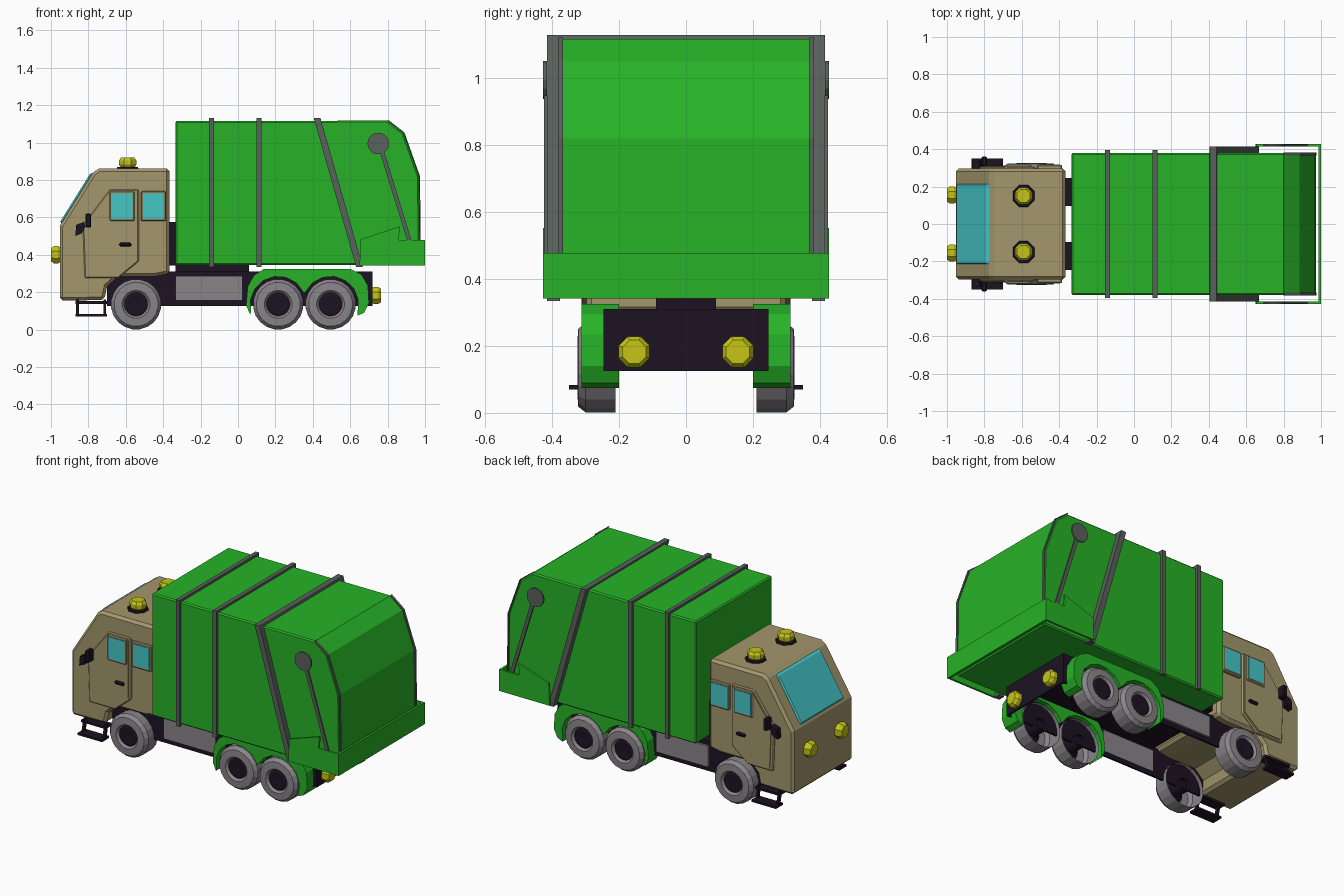
import bpy, bmesh, math
from mathutils import Vector


def mat(name, r, g, b):
    m = bpy.data.materials.new(name)
    m.diffuse_color = (r, g, b, 1)
    return m


GREEN = mat("green", 0.02, 0.45, 0.02)
TAN = mat("tan", 0.37, 0.31, 0.153)
GLASS = mat("glass", 0.06, 0.57, 0.58)
YELLOW = mat("yellow", 0.56, 0.56, 0.008)
BLACK = mat("black", 0.012, 0.006, 0.016)
STRAP = mat("strap_grey", 0.10, 0.12, 0.105)
TYRE = mat("tyre_grey", 0.25, 0.235, 0.25)


def finish(name, bm, m, mirror=False, bevel=0.0):
    bmesh.ops.remove_doubles(bm, verts=bm.verts, dist=1e-5)
    bmesh.ops.recalc_face_normals(bm, faces=bm.faces)
    me = bpy.data.meshes.new(name)
    bm.to_mesh(me)
    bm.free()
    me.materials.append(m)
    o = bpy.data.objects.new(name, me)
    bpy.context.collection.objects.link(o)
    if bevel:
        b = o.modifiers.new("bevel", 'BEVEL')
        b.width, b.segments = bevel, 1
        b.limit_method, b.angle_limit = 'ANGLE', math.radians(50)
    if mirror:
        mm = o.modifiers.new("mirror", 'MIRROR')
        mm.use_axis = (False, True, False)
    return o


def solid(name, pts, offset, m, mirror=False, bevel=0.0):
    """Extrude a planar outline along an offset."""
    bm = bmesh.new()
    a = [bm.verts.new(p) for p in pts]
    b = [bm.verts.new(Vector(p) + Vector(offset)) for p in pts]
    bm.faces.new(a)
    bm.faces.new(b[::-1])
    for i in range(len(a)):
        j = (i + 1) % len(a)
        bm.faces.new((a[i], a[j], b[j], b[i]))
    return finish(name, bm, m, mirror, bevel)


def prism(name, xz, y0, y1, m, mirror=False, bevel=0.0):
    return solid(name, [(x, y0, z) for x, z in xz], (0, y1 - y0, 0), m, mirror, bevel)


def box(name, x0, x1, y0, y1, z0, z1, m, mirror=False, bevel=0.0):
    return prism(name, [(x0, z0), (x1, z0), (x1, z1), (x0, z1)], y0, y1, m, mirror, bevel)


def lathe(name, centre, axis, profile, n, m, mirror=True):
    """Spin (radius, height) points around an axis."""
    w = Vector(axis)
    u = Vector((0, 0, 1)) if abs(w.z) < 0.5 else Vector((1, 0, 0))
    v = w.cross(u)
    bm = bmesh.new()
    rings = []
    for r, h in profile:
        r = max(r, 0.0004)
        rings.append([bm.verts.new(Vector(centre) + w * h + r * (
            u * math.cos(t) + v * math.sin(t)))
            for t in [2 * math.pi * (k + 0.5) / n for k in range(n)]])
    for p, q in zip(rings, rings[1:]):
        for k in range(n):
            j = (k + 1) % n
            bm.faces.new((p[k], p[j], q[j], q[k]))
    return finish(name, bm, m, mirror)


# Cargo body
rear = [(0.80, 1.117), (0.885, 1.05), (0.967, 0.82), (0.972, 0.46)]
prism("cargo_body", [(-0.335, 0.345), (-0.335, 1.115)] + rear + [(0.972, 0.345)],
      -0.38, 0.38, GREEN, bevel=0.008)
# Grey lip following the rear edges of the body
prism("rear_edge_trim", rear + [(0.977, 0.46), (0.973, 0.82), (0.89, 1.054), (0.802, 1.122)],
      0.367, 0.382, STRAP, mirror=True)


# Straps wrapped over the body
def strap(name, xt, xb, width, yo):
    yi, zt, zb = 0.376, 1.13, 0.335
    yz = [(-yo, zb), (-yo, zt), (yo, zt), (yo, zb), (yi, zb), (yi, 1.113), (-yi, 1.113), (-yi, zb)]
    pts = [(xb + (xt - xb) * (z - zb) / (zt - zb), y, z) for y, z in yz]
    solid(name, pts, (width, 0, 0), STRAP)


strap("front_strap", -0.155, -0.155, 0.026, 0.395)
strap("middle_strap", 0.10, 0.10, 0.026, 0.395)
strap("slanted_strap", 0.405, 0.632, 0.036, 0.415)

# Hopper skirt and lifting arms
prism("hopper_side", [(0.65, 0.342), (1.0, 0.342), (1.0, 0.478), (0.86, 0.478), (0.865, 0.552),
                      (0.655, 0.482)], 0.415, 0.428, GREEN, mirror=True)
box("hopper_back", 0.986, 1.0, -0.42, 0.42, 0.342, 0.478, GREEN)
lathe("arm_pivot", (0.75, 0.416, 0.995), (0, 1, 0),
      [(0, 0), (0.058, 0), (0.058, 0.011), (0, 0.011)], 14, STRAP)
prism("arm_rod", [(0.758, 0.95), (0.782, 0.95), (0.928, 0.475), (0.905, 0.475)],
      0.414, 0.425, STRAP, mirror=True)

# Cab with wheel arch
arch = [(-0.365, 0.30), (-0.44, 0.285), (-0.64, 0.285), (-0.70, 0.23), (-0.715, 0.158)]
prism("cab", [(-0.953, 0.155), (-0.953, 0.555), (-0.775, 0.84), (-0.745, 0.86), (-0.365, 0.86)] + arch,
      -0.298, 0.298, TAN, bevel=0.016)
prism("door", [(-0.82, 0.275), (-0.64, 0.275), (-0.53, 0.365), (-0.53, 0.75), (-0.685, 0.75),
               (-0.83, 0.56)], 0.285, 0.308, TAN, mirror=True, bevel=0.006)
prism("door_panel", [(-0.80, 0.29), (-0.645, 0.29), (-0.545, 0.372), (-0.545, 0.737),
                     (-0.68, 0.737), (-0.81, 0.56)], 0.29, 0.313, TAN, mirror=True)
for n, x0, x1, y in (("door", -0.676, -0.564, 0.320), ("rear", -0.508, -0.395, 0.316)):
    box(n + "_window_frame", x0 - 0.01, x1 + 0.01, 0.28, y, 0.58, 0.74, TAN, True, 0.005)
    box(n + "_window", x0, x1, 0.30, y + 0.003, 0.592, 0.728, GLASS, True)
box("door_handle", -0.635, -0.57, 0.30, 0.325, 0.443, 0.465, BLACK, True, 0.008)

# Windscreen on the sloping front
prism("windscreen", [(-0.940, 0.565), (-0.953, 0.573), (-0.788, 0.838), (-0.760, 0.838)],
      -0.215, 0.215, GLASS, bevel=0.008)

# Mirrors
prism("mirror_bracket", [(-0.87, 0.50), (-0.835, 0.515), (-0.815, 0.55), (-0.825, 0.575),
                         (-0.865, 0.56)], 0.29, 0.335, BLACK, mirror=True)
box("mirror", -0.815, -0.785, 0.31, 0.36, 0.545, 0.62, BLACK, True, 0.006)

# Entry steps
box("lower_step", -0.87, -0.70, 0.28, 0.35, 0.07, 0.083, BLACK, True)
box("upper_step", -0.87, -0.70, 0.25, 0.315, 0.138, 0.152, BLACK, True)
for x in (-0.865, -0.72):
    solid("step_post", [(x, 0.30, 0.075), (x, 0.32, 0.075), (x, 0.30, 0.16), (x, 0.28, 0.16)],
          (0.015, 0, 0), BLACK, True)

# Chassis open underneath, with side tanks and blocks behind the cab
for n, x0, x1 in (("front", -0.70, -0.335), ("rear", 0.025, 0.72)):
    box(n + "_chassis_rail", x0, x1, 0.235, 0.247, 0.125, 0.31, BLACK, True)
for n, z0, z1 in (("lower", 0.125, 0.155), ("upper", 0.287, 0.31)):
    box(n + "_chassis_bar", -0.335, 0.025, 0.235, 0.247, z0, z1, BLACK, True)
box("chassis_top", -0.335, 0.72, -0.24, 0.24, 0.298, 0.31, BLACK)
box("chassis_end", 0.71, 0.72, -0.245, 0.245, 0.125, 0.31, BLACK)
box("chassis_spine", -0.335, 0.06, -0.09, 0.09, 0.30, 0.346, BLACK)
box("side_tank", -0.335, 0.025, 0.235, 0.26, 0.155, 0.287, TYRE, True)
box("cab_mount", -0.37, -0.33, 0.095, 0.247, 0.342, 0.575, BLACK, True)

# Wheels
tyre = [(0.135, 0), (0.135, 0.09), (0.118, 0.112), (0.075, 0.115), (0.062, 0.10)]
for n, x in (("front", -0.545), ("middle", 0.215), ("rear", 0.495)):
    lathe(n + "_tyre", (x, 0.21, 0.135), (0, 1, 0), tyre, 20, TYRE)
    lathe(n + "_hub", (x, 0.21, 0.135), (0, 1, 0),
          [(0.04, 0), (0.04, 0.08), (0.066, 0.10), (0.05, 0.104), (0, 0.100)], 20, BLACK)


# Rear mudguards scalloped around both wheels
def arc(cx, a0, a1, n=7, r=0.15):
    return [(cx + r * math.cos(math.radians(a0 + (a1 - a0) * i / n)),
             0.135 + r * math.sin(math.radians(a0 + (a1 - a0) * i / n))) for i in range(n + 1)]


outer = [(0.065, 0.08), (0.043, 0.13), (0.052, 0.23), (0.085, 0.29), (0.14, 0.325),
         (0.60, 0.325), (0.66, 0.295), (0.695, 0.235), (0.70, 0.14), (0.675, 0.09), (0.64, 0.075)]
prism("mudguard", outer + arc(0.495, -15, 155) + arc(0.215, 25, 195), 0.20, 0.312, GREEN, mirror=True)

# Lights
lamp = [(0.042, 0), (0.05, 0.012), (0.05, 0.034), (0.038, 0.05), (0, 0.05)]
lathe("headlight", (-0.95, 0.155, 0.40), (-1, 0, 0), lamp, 8, YELLOW)
lathe("tail_light", (0.715, 0.155, 0.182), (1, 0, 0), lamp, 8, YELLOW)
lathe("beacon_base", (-0.59, 0.15, 0.855), (0, 0, 1),
      [(0.064, 0), (0.06, 0.015), (0, 0.015)], 8, BLACK)
lathe("beacon", (-0.59, 0.15, 0.87), (0, 0, 1), lamp, 8, YELLOW)
